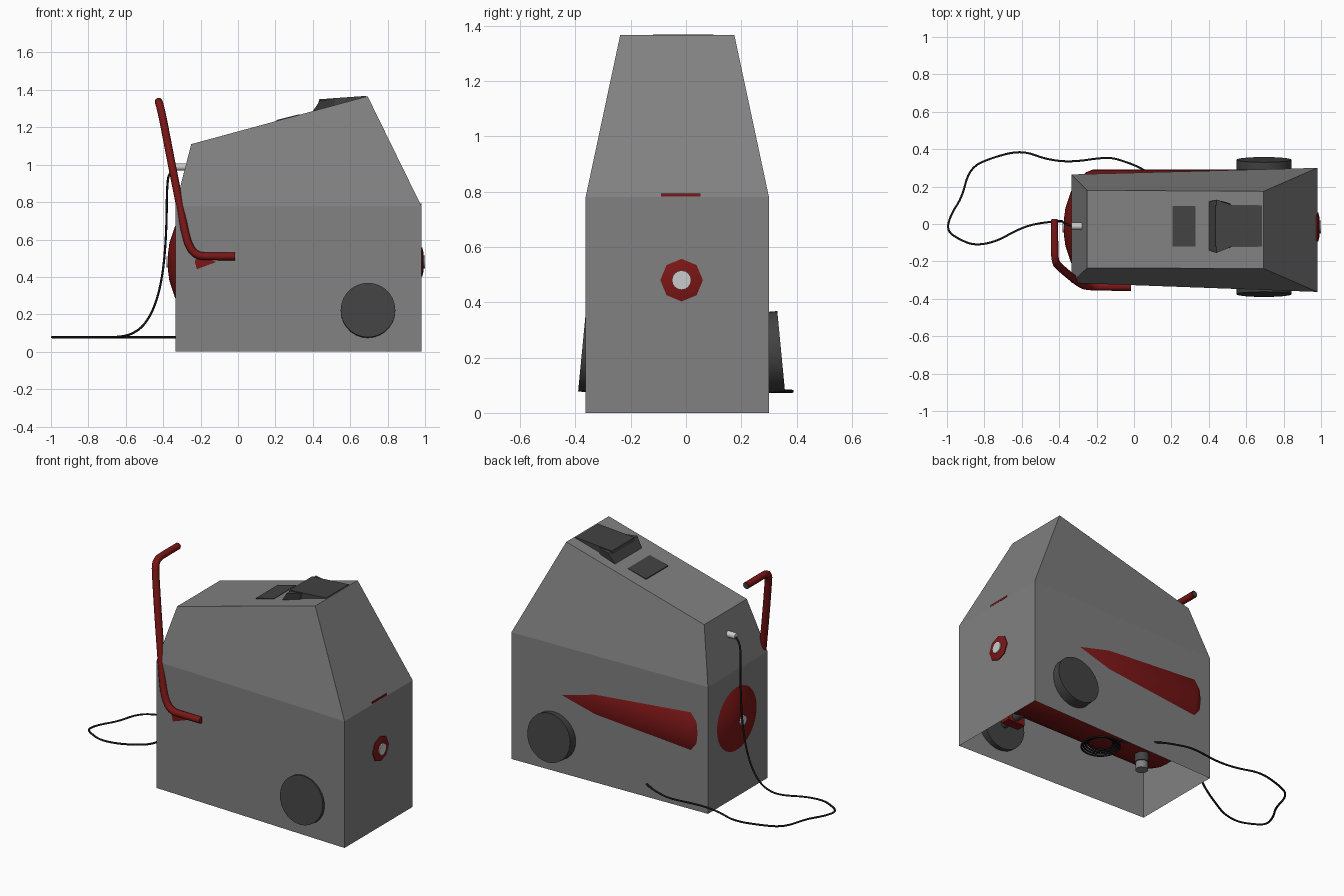
import bpy, bmesh
from math import pi, sin, cos, radians
from mathutils import Vector

if "Cube" in bpy.data.objects:
    bpy.data.objects.remove(bpy.data.objects["Cube"])

CY, TZ = -0.016, 0.48   # centre plane and tank axis height


def material(name, rgb):
    m = bpy.data.materials.new(name)
    m.diffuse_color = (*rgb, 1)
    m.use_nodes = True
    m.node_tree.nodes["Principled BSDF"].inputs["Base Color"].default_value = m.diffuse_color
    return m


GREY = material("housing_grey", (0.22, 0.22, 0.22))
RED = material("red_paint", (0.2, 0.008, 0.008))
DARK = material("dark_plastic", (0.055, 0.055, 0.055))
BLACK = material("black_rubber", (0.008, 0.008, 0.008))
LIGHT = material("light_metal", (0.6, 0.6, 0.6))


def finish(name, bm, mat=None, smooth=False):
    bmesh.ops.recalc_face_normals(bm, faces=bm.faces)
    me = bpy.data.meshes.new(name)
    bm.to_mesh(me)
    bm.free()
    ob = bpy.data.objects.new(name, me)
    bpy.context.collection.objects.link(ob)
    if mat:
        me.materials.append(mat)
    if smooth:
        bpy.context.view_layer.objects.active = ob
        ob.select_set(True)
        bpy.ops.object.shade_smooth_by_angle(angle=radians(35))
        ob.select_set(False)
    return ob


def loft(name, rings, mat=None, bottom=True, top=True, smooth=False):
    bm = bmesh.new()
    vs = [[bm.verts.new(p) for p in r] for r in rings]
    n = len(vs[0])
    for a, b in zip(vs, vs[1:]):
        for i in range(n):
            j = (i + 1) % n
            bm.faces.new((a[i], a[j], b[j], b[i]))
    if bottom:
        bm.faces.new(vs[0])
    if top:
        bm.faces.new(vs[-1])
    return finish(name, bm, mat, smooth)


def lathe_x(name, profile, y, z, sides, mat=None):
    def ring(x, r):
        return [(x, y + r * sin(i * 2 * pi / sides),
                 z + r * cos(i * 2 * pi / sides)) for i in range(sides)]
    return loft(name, [ring(x, r) for x, r in profile], mat, smooth=True)


def cylinder(name, a, b, r, sides, mat=None):
    a, b = Vector(a), Vector(b)
    bm = bmesh.new()
    bmesh.ops.create_cone(bm, cap_ends=True, segments=sides, radius1=r, radius2=r,
                          depth=(b - a).length)
    ob = finish(name, bm, mat, True)
    ob.rotation_mode = 'QUATERNION'
    ob.rotation_quaternion = (b - a).to_track_quat('Z', 'Y')
    ob.location = (a + b) / 2
    return ob


def box(name, lo, hi, mat=None):
    q = [(lo[0], lo[1]), (hi[0], lo[1]), (hi[0], hi[1]), (lo[0], hi[1])]
    return loft(name, [[(x, y, z) for x, y in q] for z in (lo[2], hi[2])], mat)


def tube(name, pts, r, mat, kind='POLY', res=2):
    cu = bpy.data.curves.new(name, 'CURVE')
    cu.dimensions = '3D'
    cu.bevel_depth, cu.bevel_resolution, cu.use_fill_caps = r, res, True
    sp = cu.splines.new(kind)
    sp.points.add(len(pts) - 1)
    for p, co in zip(sp.points, pts):
        p.co = (*co, 1)
    if kind == 'NURBS':
        sp.order_u, sp.use_endpoint_u, sp.resolution_u = 3, True, 5
    cu.materials.append(mat)
    ob = bpy.data.objects.new(name, cu)
    bpy.context.collection.objects.link(ob)
    return ob


# Housing: open-bottomed shell, wider at the wheel end
def foot_ring(z):
    return [(-.335, -.315, z), (.98, -.363, z), (.98, .30, z), (-.335, .265, z)]


loft("housing", [foot_ring(0), foot_ring(.78),
                 [(-.25, -.235, 1.11), (.693, -.238, 1.366),
                  (.693, .175, 1.366), (-.25, .18, 1.11)]], GREY, bottom=False)

# Tank with domed ends, end plugs and top mounting plate
lathe_x("tank", [(-.375, .04), (-.367, .10), (-.337, .19), (-.30, .25), (-.255, .293),
                 (-.22, .307), (.85, .307), (.89, .285), (.93, .235), (.962, .15),
                 (.974, .08), (.978, .04)], CY, TZ, 32, RED)
lathe_x("tank_boss", [(.95, .077), (.985, .077), (.993, .045)], CY, TZ, 8, RED)
cylinder("end_plug_right", (.97, CY, TZ), (.999, CY, TZ), .035, 16, LIGHT)
cylinder("end_plug_left", (-.36, CY, TZ), (-.383, CY, TZ), .03, 16, LIGHT)
box("mounting_plate", (.2, -.09, .782), (.98, .052, .793), RED)

# Cambered wheels, axle and bracket
for side, label in ((-1, "front"), (1, "back")):
    n = Vector((0, side * cos(radians(5.5)), sin(radians(5.5))))
    c = Vector((.695, CY + side * .36, .223))
    cylinder(label + "_wheel", c - n * .07, c, .146, 28, DARK)
    box(label + "_axle_bracket", (.63, CY + side * .22 - .03, .19),
        (.75, CY + side * .22 + .03, .42), RED)
cylinder("axle", (.695, CY - .31, .223), (.695, CY + .31, .223), .025, 12, DARK)

# Foot under the tank
cylinder("foot", (-.07, CY, .08), (-.07, CY, .2), .036, 16, GREY)
cylinder("foot_collar", (-.07, CY, .125), (-.07, CY, .2), .042, 16, DARK)

# Bent handle, ending at the centre plane
tube("handle", [(-.015, -.336, .51), (-.15, -.336, .51), (-.215, -.335, .512),
                (-.255, -.331, .55), (-.28, -.325, .62), (-.31, -.303, .78),
                (-.36, -.263, 1.03), (-.40, -.228, 1.24), (-.417, -.21, 1.315),
                (-.424, -.17, 1.337), (-.425, -.1, 1.337), (-.425, .022, 1.337)],
     .021, RED, 'NURBS', 2)
cylinder("handle_end", (-.425, .018, 1.337), (-.425, .026, 1.337), .017, 12, DARK)

# Flared block and small plate showing through the sloped top
loft("top_block", [[(.39, -.16, 1.25), (.53, -.125, 1.25), (.53, .105, 1.25), (.39, .13, 1.25)],
                   [(.40, -.14, 1.287), (.51, -.13, 1.31), (.51, .11, 1.31), (.40, .12, 1.287)],
                   [(.44, -.155, 1.345), (.52, -.122, 1.35), (.52, .102, 1.35), (.44, .13, 1.345)]],
     DARK)
loft("top_block_cover", [[(.41, -.12, 1.25), (.68, -.12, 1.25), (.68, .10, 1.25), (.41, .10, 1.25)],
                         [(.435, -.12, 1.35), (.685, -.12, 1.368),
                          (.685, .10, 1.368), (.435, .10, 1.35)]], DARK)
loft("top_plate", [[(.205, -.12, 1.2), (.33, -.12, 1.2), (.33, .095, 1.2), (.205, .095, 1.2)],
                   [(.205, -.12, 1.239), (.33, -.12, 1.27),
                    (.33, .095, 1.27), (.205, .095, 1.239)]], DARK)

# Power inlet and cord, looping round to a coil under the tank
cylinder("inlet_plug", (-.335, -.012, .988), (-.27, -.012, .988), .019, 12, LIGHT)
cord = [(-.33, -.01, .985), (-.365, 0, .965), (-.38, .01, .9), (-.382, .015, .65),
        (-.40, .015, .42), (-.44, .012, .25), (-.50, .005, .14), (-.57, -.01, .092)]
cord += [(x, y, .078) for x, y in (
    (-.64, -.04), (-.74, -.095), (-.85, -.115), (-.93, -.085), (-1.005, -.035), (-.975, .06),
    (-.92, .14), (-.88, .30), (-.76, .355), (-.60, .395), (-.47, .345), (-.33, .33),
    (-.14, .36), (-.05, .335), (.05, .295), (.17, .20))]
for i in range(61):
    a = pi * .6 - i * 2 * pi / 14
    r = .12 - .055 * i / 60
    cord.append((.27 + r * cos(a), .035 + r * sin(a), .08 + .03 * i / 60))
tube("power_cord", cord, .006, BLACK, 'NURBS', 1)
